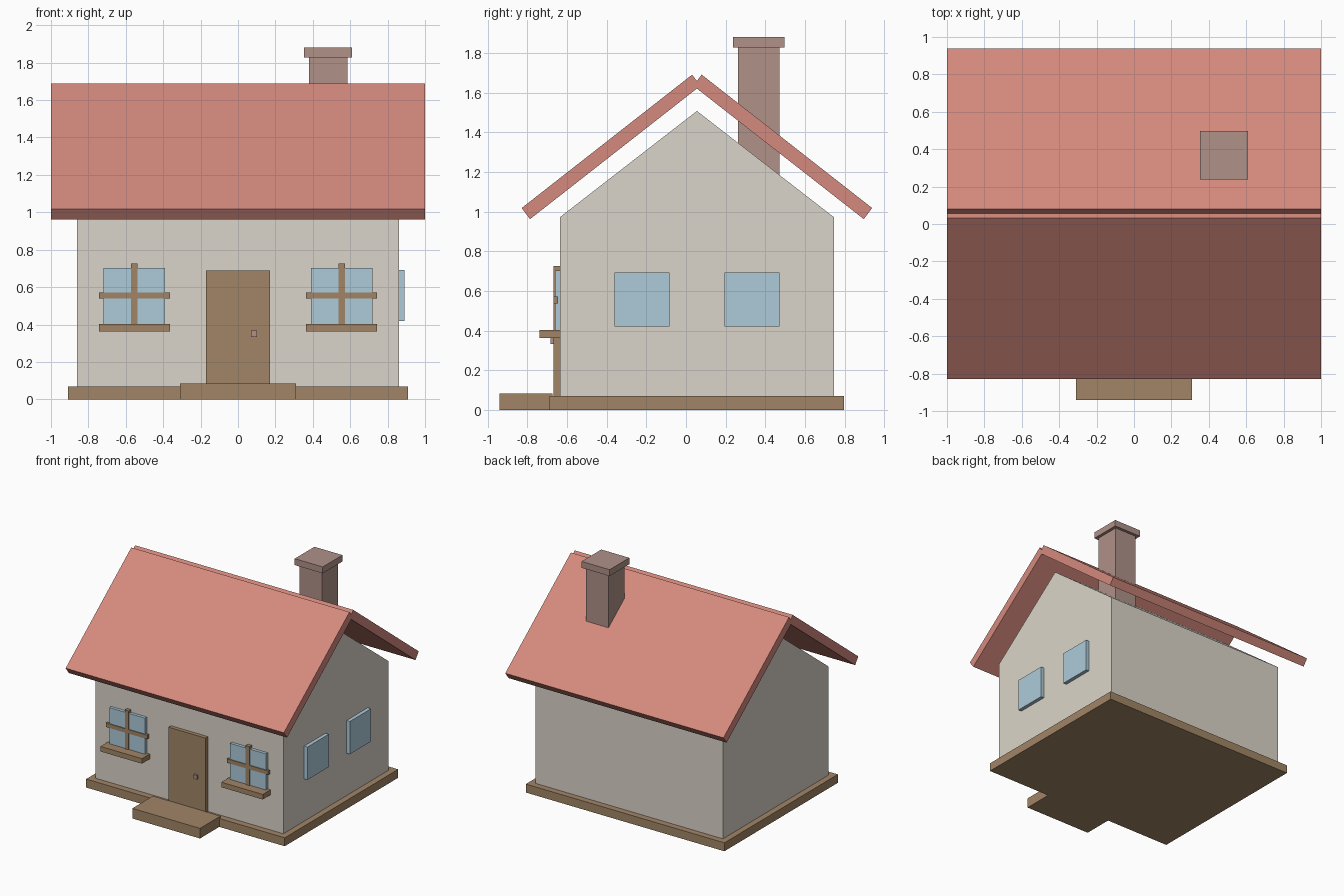
import bpy, bmesh

if "Cube" in bpy.data.objects:
    bpy.data.objects.remove(bpy.data.objects["Cube"])


def material(name, rgb):
    m = bpy.data.materials.new(name)
    # sRGB 0-255 to linear
    m.diffuse_color = [(c / 255) ** 2.2 for c in rgb] + [1]
    m.use_nodes = True
    m.node_tree.nodes["Principled BSDF"].inputs["Base Color"].default_value = m.diffuse_color
    return m


ROOF = material("roof_red", (212, 137, 125))
WOOD = material("wood_brown", (160, 132, 102))
WALL = material("wall_cream", (218, 212, 200))
GLASS = material("window_blue", (172, 202, 217))
BRICK = material("chimney_brown", (174, 144, 135))


def prism(name, profile, x0, x1, mat):
    """Extrude a (y, z) profile along x from x0 to x1."""
    bm = bmesh.new()
    face = bm.faces.new([bm.verts.new((x0, y, z)) for y, z in profile])
    res = bmesh.ops.extrude_face_region(bm, geom=[face])
    verts = [v for v in res["geom"] if isinstance(v, bmesh.types.BMVert)]
    bmesh.ops.translate(bm, verts=verts, vec=(x1 - x0, 0, 0))
    bmesh.ops.recalc_face_normals(bm, faces=bm.faces)
    mesh = bpy.data.meshes.new(name)
    bm.to_mesh(mesh)
    bm.free()
    mesh.materials.append(mat)
    obj = bpy.data.objects.new(name, mesh)
    bpy.context.collection.objects.link(obj)
    return obj


def box(name, x, y, z, mat):
    """Box from (min, max) ranges on each axis."""
    return prism(name, [(y[0], z[0]), (y[1], z[0]), (y[1], z[1]), (y[0], z[1])],
                 x[0], x[1], mat)


RIDGE = 0.055   # y of the ridge line
FRONT = -0.635  # y of the front wall

# Foundation, door step and gabled walls
box("foundation", (-0.91, 0.91), (-0.688, 0.797), (0, 0.07), WOOD)
box("door_step", (-0.31, 0.31), (-0.94, -0.672), (0, 0.084), WOOD)
prism("walls", [(FRONT, 0.002), (0.745, 0.002), (0.745, 0.972), (RIDGE, 1.507), (FRONT, 0.972)],
      -0.86, 0.86, WALL)

# Two roof slabs mirrored about the ridge, slightly crossing
slab = [(0.024, 1.69), (0.883, 1.018), (0.841, 0.962), (-0.018, 1.634)]
for name, s in (("roof_back", 1), ("roof_front", -1)):
    prism(name, [(RIDGE + s * y, z) for y, z in slab], -1, 1, ROOF)

# Chimney
box("chimney", (0.38, 0.585), (0.262, 0.472), (1.1, 1.83), BRICK)
box("chimney_cap", (0.353, 0.61), (0.238, 0.496), (1.827, 1.88), BRICK)

# Door and knob
box("door", (-0.17, 0.17), (-0.667, FRONT + 0.01), (0.06, 0.69), WOOD)
box("door_knob", (0.07, 0.102), (-0.683, -0.66), (0.334, 0.367), BRICK)

# Front windows with cross bars and sills
for side, cx in (("left", -0.554), ("right", 0.554)):
    box(f"{side}_window_glass", (cx - 0.164, cx + 0.164), (-0.66, FRONT + 0.01), (0.40, 0.703), GLASS)
    box(f"{side}_window_upright", (cx - 0.017, cx + 0.017), (-0.667, FRONT), (0.39, 0.726), WOOD)
    box(f"{side}_window_crossbar", (cx - 0.19, cx + 0.19), (-0.667, -0.645), (0.538, 0.571), WOOD)
    box(f"{side}_window_sill", (cx - 0.19, cx + 0.19), (-0.738, FRONT + 0.01), (0.362, 0.404), WOOD)

# Windows on the right gable wall
for side, cy in (("front", -0.222), ("rear", 0.332)):
    box(f"gable_window_{side}", (0.85, 0.89), (cy - 0.139, cy + 0.139), (0.42, 0.692), GLASS)
